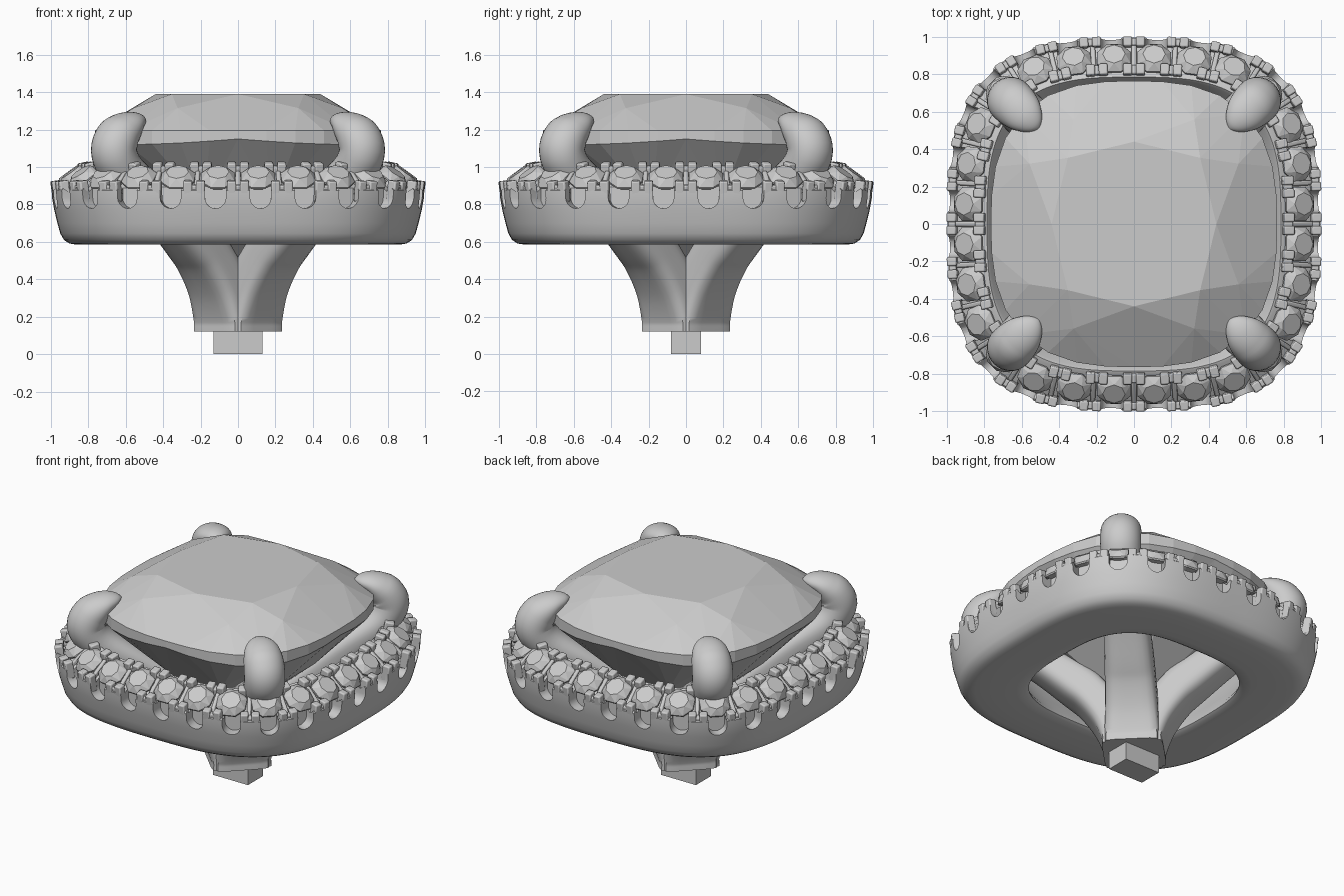
import bpy, bmesh, math
from mathutils import Vector, Matrix

if "Cube" in bpy.data.objects:
    bpy.data.objects.remove(bpy.data.objects["Cube"])

EXP = 3.05         # roundness of the halo outline
STONE_EXP = 2.7    # roundness of the centre stone outline
COUNT = 28         # small stones around the halo
TILT = math.radians(39)


def cushion(a, e=1.0, z=0.0, n=EXP):
    """Point on the cushion outline at polar angle a."""
    c, s = math.cos(a), math.sin(a)
    r = e * (abs(c) ** n + abs(s) ** n) ** (-1 / n)
    return Vector((r * c, r * s, z))


# angles spaced evenly along the outline
M = 4000
acc = [0.0]
for i in range(M):
    acc.append(acc[-1] + (cushion(math.tau * (i + 1) / M) - cushion(math.tau * i / M)).length)


def even_angle(f):
    target, i = (f % 1) * acc[-1], 0
    lo, hi = 0, M
    while hi - lo > 1:
        i = (lo + hi) // 2
        lo, hi = (i, hi) if acc[i] <= target else (lo, i)
    return math.tau * (lo + (target - acc[lo]) / (acc[lo + 1] - acc[lo])) / M


def halo_frame(f, e, z, tilt):
    """Matrix with x = tangent, y = outward, z = up, leaned outward by tilt."""
    a = even_angle(f)
    t = (cushion(a + 0.01) - cushion(a - 0.01)).normalized()
    n = Vector((t.y, -t.x, 0))
    up = Vector((0, 0, 1))
    y = n * math.cos(tilt) - up * math.sin(tilt)
    zz = up * math.cos(tilt) + n * math.sin(tilt)
    m = Matrix((-t, y, zz)).transposed().to_4x4()
    m.translation = cushion(a, e, z)
    return m


def finish(name, bm, angle=None):
    bmesh.ops.recalc_face_normals(bm, faces=bm.faces)
    me = bpy.data.meshes.new(name)
    bm.to_mesh(me)
    bm.free()
    ob = bpy.data.objects.new(name, me)
    bpy.context.collection.objects.link(ob)
    if angle:
        smooth(ob, angle)
    return ob


def smooth(ob, angle):
    ob.data.polygons.foreach_set("use_smooth", [True] * len(ob.data.polygons))
    ob.data.set_sharp_from_angle(angle=math.radians(angle))


def bridge(bm, a, b):
    n = len(a)
    for i in range(n):
        bm.faces.new((a[i], a[(i + 1) % n], b[(i + 1) % n], b[i]))


def box(bm, m, centre, size):
    bmesh.ops.create_cube(bm, size=1, matrix=m @ Matrix.Translation(centre) @ Matrix.Diagonal((*size, 1)))


# halo band: closed profile (extent, z) carried round the cushion outline
profile = [(.57, .60), (.59, .588), (.64, .585), (.75, .585), (.86, .585), (.90, .591), (.93, .61),
           (.95, .645), (.965, .70), (.982, .77), (.993, .83), (.996, .875), (.986, .885), (.955, .865),
           (.80, .984), (.785, .99), (.772, .975), (.72, .86), (.64, .72), (.58, .63)]
bm = bmesh.new()
SEG = 224
loops = []
for i in range(SEG):
    a = even_angle(i / SEG)
    loops.append([bm.verts.new(cushion(a, e, z)) for e, z in profile])
for i in range(SEG):
    bridge(bm, loops[i], loops[(i + 1) % SEG])
band = finish("halo_band", bm)

# scallops cut into the outer wall under each small stone
bm = bmesh.new()
for i in range(COUNT):
    m = halo_frame((i + .5) / COUNT, 1.0, .835, 0)
    rings = []
    for y in (-.085, .1):
        pts = [(.056 * math.cos(k * math.pi / 10), -.056 * math.sin(k * math.pi / 10)) for k in range(11)]
        pts += [(-.056, .1), (.056, .1)]
        rings.append([bm.verts.new(m @ Vector((x, y, z))) for x, z in pts])
    bridge(bm, *rings)
    for r in rings:
        bm.faces.new(r)
cutter = finish("scallop_cutter", bm)
cutter.hide_render = True
mod = band.modifiers.new("scallops", "BOOLEAN")
mod.operation, mod.object, mod.solver = "DIFFERENCE", cutter, "EXACT"
bpy.context.view_layer.objects.active = band
bpy.ops.object.modifier_apply(modifier="scallops")
bpy.data.objects.remove(cutter)
smooth(band, 35)

# small round halo stones
bm = bmesh.new()
for i in range(COUNT):
    m = halo_frame((i + .5) / COUNT, .888, .945, math.radians(36))

    def ring(r, z, off):
        return [bm.verts.new(m @ Vector((r * math.cos((k + off) * math.pi / 4),
                                         r * math.sin((k + off) * math.pi / 4), z))) for k in range(8)]
    table, top, low = ring(.06, .036, 0), ring(.098, 0, .5), ring(.098, -.01, .5)
    bm.faces.new(table)
    for k in range(8):
        bm.faces.new((table[k], top[k], table[(k + 1) % 8]))
        bm.faces.new((table[k], top[k - 1], top[k]))
    bridge(bm, top, low)
    tip = bm.verts.new(m @ Vector((0, 0, -.085)))
    for k in range(8):
        bm.faces.new((low[k], low[(k + 1) % 8], tip))
finish("halo_stones", bm)

# paired claws and the bridge between neighbouring stones
bm = bmesh.new()
for i in range(COUNT):
    m = halo_frame(i / COUNT, .905, .935, TILT)
    rim = halo_frame(i / COUNT, .97, .87, math.radians(8))
    inner = halo_frame(i / COUNT, .822, .98, math.radians(12))
    for s in (-1, 1):
        box(bm, rim, (s * .034, 0, 0), (.048, .052, .115))
        box(bm, inner, (s * .034, 0, 0), (.048, .06, .09))
    box(bm, rim, (0, 0, -.015), (.09, .04, .1))
    box(bm, inner, (0, 0, -.015), (.09, .05, .08))
    box(bm, m, (0, 0, -.025), (.026, .15, .05))
claws = finish("halo_claws", bm)
bev = claws.modifiers.new("soft_edges", "BEVEL")
bev.width, bev.segments = .008, 2
smooth(claws, 40)

# large cushion-cut centre stone
bm = bmesh.new()
polar = lambda r, deg, z: bm.verts.new((r * math.cos(math.radians(deg)), r * math.sin(math.radians(deg)), z))
table = [polar(.50 if k % 2 else .44, 45 * k, 1.39) for k in range(8)]
star = [polar(.645, 90 * (k // 2) + (60 if k % 2 else 30), 1.315) for k in range(8)]
girdle = [bm.verts.new(cushion(math.tau * j / 32, .765, 1.195, STONE_EXP)) for j in range(32)]
lower = [bm.verts.new(cushion(math.tau * j / 32, .765, 1.15 - .03 * abs(math.sin(math.tau * j / 16)), STONE_EXP))
         for j in range(32)]
pav = [polar(.48, 45 * k + 22.5, .80) for k in range(8)]
culet = bm.verts.new((0, 0, .42))
bm.faces.new(table)
bridge(bm, girdle, lower)
for k in range(8):
    n = (k + 1) % 8
    bm.faces.new((table[k], star[k], table[n]))
    bm.faces.new((table[k], star[k - 1], girdle[4 * k]))
    bm.faces.new((table[k], girdle[4 * k], star[k]))
    for j in range(4 * k, 4 * k + 4):
        bm.faces.new((star[k], girdle[j], girdle[(j + 1) % 32]))
        bm.faces.new((pav[k], lower[(j + 1) % 32], lower[j]))
    bm.faces.new((pav[k], pav[n], lower[4 * n]))
    bm.faces.new((pav[k], culet, pav[n]))
finish("centre_stone", bm)

# four legs that flare up through the halo and curl over as prongs:
# distance along diagonal, z, half width, half thickness, section squareness
path = [(.075, .12, .168, .112, 9), (.08, .2, .168, .112, 8), (.14, .35, .162, .112, 5), (.24, .5, .155, .115, 4),
        (.35, .61, .15, .12, 3.5), (.61, .81, .135, .10, 3), (.85, .96, .125, .11, 2.2), (.935, 1.07, .125, .12, 2),
        (.918, 1.15, .125, .114, 2), (.87, 1.2, .118, .094, 2), (.815, 1.235, .1, .064, 2),
        (.755, 1.25, .06, .036, 2), (.72, 1.25, .012, .008, 2)]


def spline(t):
    i = min(int(t), len(path) - 2)
    u = t - i
    p = [path[min(max(i + k, 0), len(path) - 1)] for k in (-1, 0, 1, 2)]
    return [.5 * (2 * b + (c - a) * u + (2 * a - 5 * b + 4 * c - d) * u * u + (3 * b - a - 3 * c + d) * u ** 3)
            for a, b, c, d in zip(*p)]


STEPS, SIDES = 60, 32
for q, corner in enumerate(("back_right", "back_left", "front_left", "front_right")):
    bm = bmesh.new()
    turn = Matrix.Rotation(math.radians(45 + 90 * q), 3, "Z")
    loops = []
    for s in range(STEPS + 1):
        t = s * (len(path) - 1) / STEPS
        d, z, w, th, sq = spline(t)
        a, b = spline(max(t - .05, 0)), spline(min(t + .05, len(path) - 1))
        tan = Vector((b[0] - a[0], 0, b[1] - a[1])).normalized() if s else Vector((0, 0, 1))
        out = Vector((tan.z, 0, -tan.x))
        loop = []
        for k in range(SIDES):
            c, sn = math.cos(math.tau * k / SIDES), math.sin(math.tau * k / SIDES)
            r = (abs(c) ** sq + abs(sn) ** sq) ** (-1 / sq)
            loop.append(bm.verts.new(turn @ (Vector((d, 0, z)) + out * (th * r * c) + Vector((0, w * r * sn, 0)))))
        loops.append(loop)
    for a, b in zip(loops, loops[1:]):
        bridge(bm, a, b)
    bm.faces.new(loops[0])
    bm.faces.new(loops[-1])
    finish("prong_leg_" + corner, bm, 50)

# mounting peg at the bottom
bm = bmesh.new()
box(bm, Matrix.Identity(4), (0, 0, .1), (.26, .16, .2))
finish("mounting_peg", bm)
